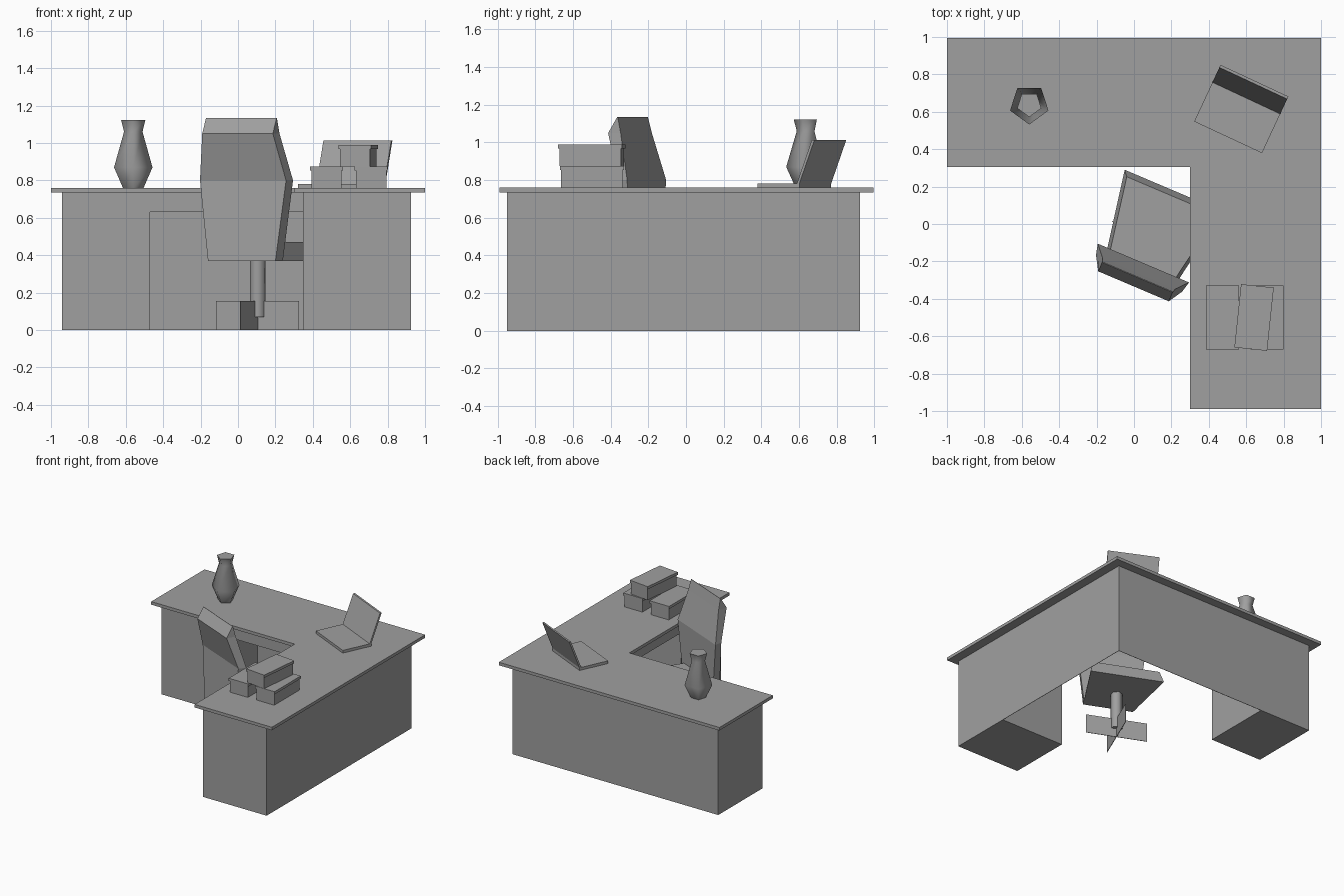
import bpy, bmesh, math
from mathutils import Matrix, Vector

cube = bpy.data.objects.get("Cube")
if cube:
    bpy.data.objects.remove(cube, do_unlink=True)

grey = bpy.data.materials.new("plain grey")
grey.use_nodes = True
grey.diffuse_color = (0.35, 0.35, 0.35, 1)
grey.node_tree.nodes["Principled BSDF"].inputs["Base Color"].default_value = grey.diffuse_color


def loft(name, rings, place=Matrix(), smooth=False):
    """Skin a stack of equal-length point rings and cap both ends."""
    bm = bmesh.new()
    loops = [[bm.verts.new(place @ Vector(p)) for p in ring] for ring in rings]
    n = len(loops[0])
    for low, high in zip(loops, loops[1:]):
        for i in range(n):
            j = (i + 1) % n
            bm.faces.new((low[i], low[j], high[j], high[i])).smooth = smooth
    bm.faces.new(loops[0][::-1])
    bm.faces.new(loops[-1])
    bmesh.ops.recalc_face_normals(bm, faces=bm.faces)
    mesh = bpy.data.meshes.new(name)
    bm.to_mesh(mesh)
    bm.free()
    mesh.materials.append(grey)
    obj = bpy.data.objects.new(name, mesh)
    bpy.context.collection.objects.link(obj)
    return obj


def prism(name, outline, z0, z1, place=Matrix()):
    return loft(name, [[(x, y, z) for x, y in outline] for z in (z0, z1)], place)


def rect(x0, x1, y0, y1):
    return [(x0, y0), (x1, y0), (x1, y1), (x0, y1)]


def turned(name, profile, sides, centre, start):
    """Stack of regular polygons from (radius, height) pairs."""
    angles = [start + math.tau * i / sides for i in range(sides)]
    rings = [[(r * math.cos(a), r * math.sin(a), z) for a in angles] for r, z in profile]
    return loft(name, rings, Matrix.Translation(centre), True)


def frame(x, y, degrees):
    return Matrix.Translation((x, y, 0)) @ Matrix.Rotation(math.radians(degrees), 4, "Z")


def ell(x0, x1, y0, y1, xi, yi):
    return [(x0, yi), (xi, yi), (xi, y0), (x1, y0), (x1, y1), (x0, y1)]


# Corner desk: top, apron, two pedestals and thin outer panels
X0, X1, Y0, Y1, XI, YI = -0.94, 0.925, -0.95, 0.925, 0.347, 0.35
prism("desk_top", ell(-1, 1, -0.99, 0.995, 0.3, 0.305), 0.735, 0.76)
prism("desk_apron", ell(X0, X1, Y0, Y1, XI, YI), 0.63, 0.735)
prism("left_pedestal", rect(XI, X1, Y0, -0.43), 0, 0.63)
prism("right_pedestal", rect(X0, -0.47, YI, Y1), 0, 0.63)
prism("back_panel", rect(-0.47, X1, Y1 - 0.003, Y1), 0, 0.63)
prism("side_panel", rect(X1 - 0.003, X1, -0.43, Y1 - 0.003), 0, 0.63)

# Chair: tapered seat, faceted backrest, post and crossed feet
chair = frame(0.105, -0.08, -23)


def taper(back, front, half_back, half_front, z):
    return [(-half_back, back, z), (half_back, back, z),
            (half_front, front, z), (-half_front, front, z)]


loft("chair_seat", [taper(-0.215, 0.28, 0.195, 0.287, 0.37),
                    taper(-0.2, 0.25, 0.18, 0.262, 0.47)], chair)
loft("chair_back", [taper(-0.218, -0.15, 0.196, 0.21, 0.37),
                    taper(-0.2, -0.14, 0.25, 0.265, 0.8),
                    taper(-0.275, -0.2, 0.205, 0.212, 1.05),
                    taper(-0.223, -0.22, 0.205, 0.205, 1.135)], chair)
turned("chair_post", [(0.044, 0.07), (0.044, 0.375)], 6, (0.105, -0.08, 0), 0.3)
prism("chair_foot_wide", rect(-0.24, 0.24, -0.002, 0.002), 0, 0.155, chair)
prism("chair_foot_deep", rect(-0.002, 0.002, -0.24, 0.24), 0, 0.155, chair)

# Five-sided vase
turned("vase", [(0.058, 0.76), (0.108, 0.87), (0.052, 1.06), (0.068, 1.123)],
       5, (-0.56, 0.64, 0), -math.pi / 2)

# Open laptop
laptop = frame(0.555, 0.575, -25)
prism("laptop_base", rect(-0.2, 0.2, -0.123, 0.123), 0.76, 0.782, laptop)
loft("laptop_screen", [taper(0.108, 0.123, 0.2, 0.2, 0.782),
                       taper(0.196, 0.211, 0.2, 0.2, 1.013)], laptop)

# Three lidded boxes, one resting across the other two
for name, x, turn, z in (("left_box", 0.712, 0, 0.76),
                         ("right_box", 0.473, 0, 0.76),
                         ("upper_box", 0.642, -6, 0.875)):
    place = frame(x, -0.5, turn)
    prism(name, rect(-0.081, 0.081, -0.163, 0.163), z, z + 0.093, place)
    prism(name + "_lid", rect(-0.088, 0.088, -0.17, 0.17), z + 0.093, z + 0.115, place)
